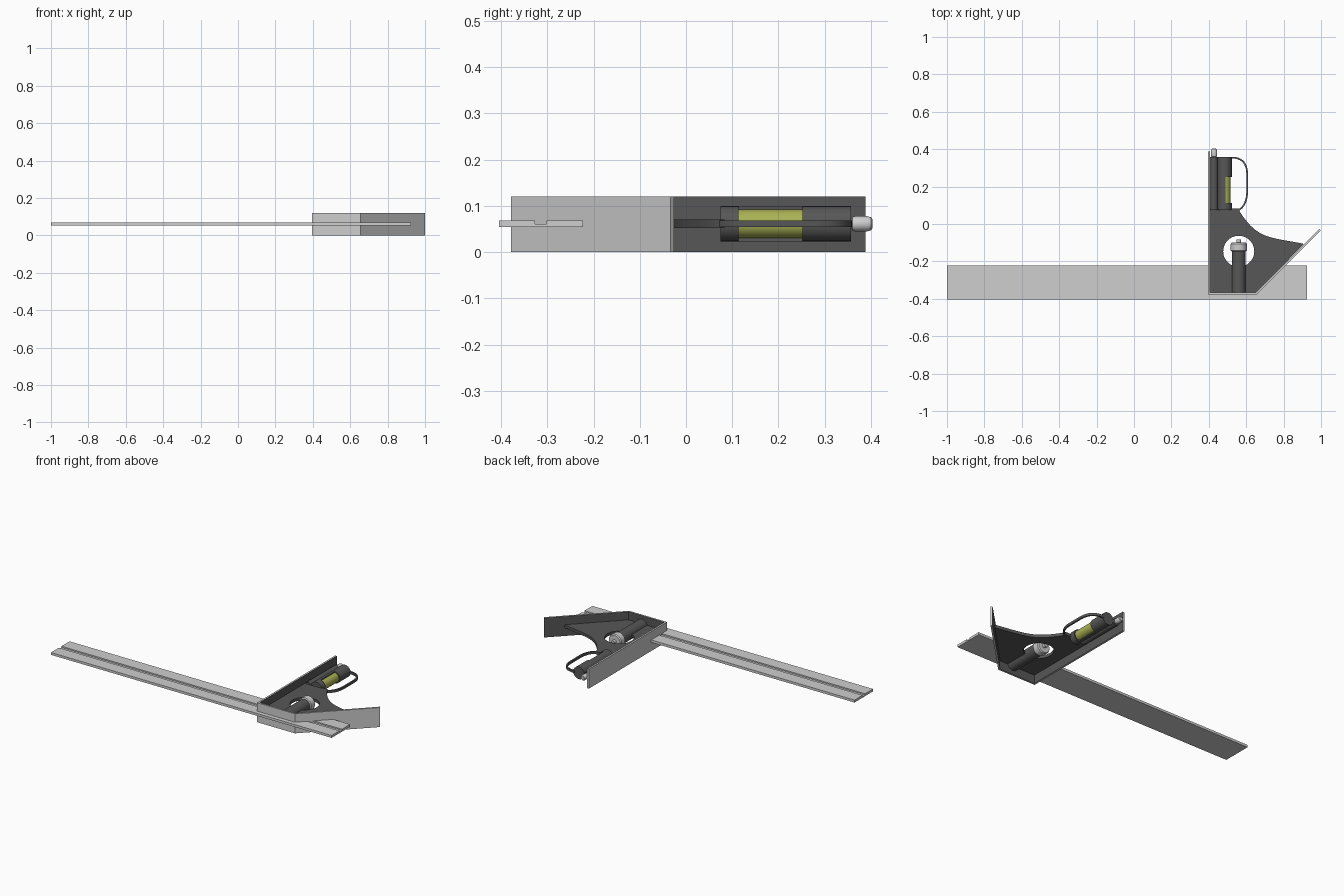
import bpy, bmesh, math
from mathutils import Vector
from mathutils.geometry import interpolate_bezier

if "Cube" in bpy.data.objects:
    bpy.data.objects.remove(bpy.data.objects["Cube"])

ZC = 0.0615  # mid height of the tool


def material(name, rgb):
    m = bpy.data.materials.new(name)
    m.diffuse_color = (*rgb, 1)
    m.use_nodes = True
    m.node_tree.nodes["Principled BSDF"].inputs["Base Color"].default_value = m.diffuse_color
    return m


STEEL = material("light steel", (0.62, 0.62, 0.62))
IRON = material("dark iron", (0.095, 0.095, 0.095))
VIAL = material("yellow green vial", (0.40, 0.44, 0.09))


def finish(name, bm, *mats, smooth=False):
    bmesh.ops.recalc_face_normals(bm, faces=bm.faces)
    me = bpy.data.meshes.new(name)
    bm.to_mesh(me)
    bm.free()
    ob = bpy.data.objects.new(name, me)
    bpy.context.collection.objects.link(ob)
    for m in mats:
        me.materials.append(m)
    if smooth:
        bpy.ops.object.select_all(action='DESELECT')
        ob.select_set(True)
        bpy.context.view_layer.objects.active = ob
        bpy.ops.object.shade_smooth_by_angle(angle=math.radians(35))
    return ob


def prism(name, loops, axis, a, b, *mats, smooth=False, rule=None):
    """Extrude outline loops (outer, then holes) along an axis from a to b."""
    place = {'x': lambda u, v: (a, u, v), 'y': lambda u, v: (u, a, v),
             'z': lambda u, v: (u, v, a)}[axis]
    bm = bmesh.new()
    edges = []
    for pts in loops:
        vs = [bm.verts.new(place(u, v)) for u, v in pts]
        if len(loops) == 1:
            bm.faces.new(vs)
        else:
            edges += [bm.edges.new((vs[i - 1], vs[i])) for i in range(len(vs))]
    if edges:
        bmesh.ops.triangle_fill(bm, edges=edges, use_beauty=True)
    ext = bmesh.ops.extrude_face_region(bm, geom=bm.faces[:])
    move = Vector([(b - a) * (axis == c) for c in 'xyz'])
    bmesh.ops.translate(bm, vec=move,
                        verts=[g for g in ext['geom'] if isinstance(g, bmesh.types.BMVert)])
    bmesh.ops.recalc_face_normals(bm, faces=bm.faces)
    if rule:
        for f in bm.faces:
            f.material_index = rule(f)
    return finish(name, bm, *mats, smooth=smooth)


def lathe(name, cx, profile, mat, n=32):
    """Closed round part about a y-parallel axis; profile is (radius, y)."""
    bm = bmesh.new()
    rings = [[bm.verts.new((cx + r * math.cos(t), y, ZC + r * math.sin(t)))
              for t in (2 * math.pi * i / n for i in range(n))] for r, y in profile]
    for p, q in zip(rings, rings[1:]):
        for i in range(n):
            bm.faces.new((p[i - 1], p[i], q[i], q[i - 1]))
    bm.faces.new(rings[0])
    bm.faces.new(rings[-1])
    return finish(name, bm, mat, smooth=True)


def bezier(p, h1, h2, q, n=12):
    pts = interpolate_bezier(*[Vector((*c, 0)) for c in (p, h1, h2, q)], n)
    return [(v.x, v.y) for v in pts]


def arc(cx, cy, r, a0, a1, n):
    return [(cx + r * math.cos(t), cy + r * math.sin(t))
            for t in (math.radians(a0 + (a1 - a0) * i / n) for i in range(n + 1))]


# Ruler blade with a lengthwise groove in the top
prism("ruler_blade", [[(-0.404, 0.054), (-0.223, 0.054), (-0.223, 0.069), (-0.302, 0.069),
                       (-0.302, 0.061), (-0.327, 0.061), (-0.327, 0.069), (-0.404, 0.069)]],
      'x', -1.0, 0.925, STEEL)


# Bent head plate: bright outer faces, dark inner faces
def inner_side(f):
    n, c = f.normal, f.calc_center_median()
    facing = n.x > 0.9 and c.x < 0.5 or n.y > 0.9 and c.y < 0 or n.x < -0.6 and n.y > 0.6
    return 1 if facing else 0


prism("head_plate", [[(0.395, 0.388), (0.395, -0.378), (0.655, -0.378), (0.999, -0.034),
                      (0.991, -0.026), (0.650, -0.367), (0.406, -0.367), (0.406, 0.388)]],
      'z', 0.0, 0.121, STEEL, IRON, rule=inner_side)

# Head web with round opening and swept edge
outline = [(0.402, 0.084), (0.402, -0.37), (0.65, -0.37), (0.907, -0.107)]
outline += bezier((0.90, -0.104), (0.72, -0.07), (0.66, -0.08), (0.566, 0.065), 16)
outline += [(0.56, 0.084)]
prism("head_web", [outline, arc(0.56, -0.146, 0.083, 0, 352.5, 47)],
      'z', 0.0525, 0.0705, IRON, smooth=True)

# Guard loop beside the level
path = bezier((0.515, 0.355), (0.575, 0.358), (0.604, 0.325), (0.605, 0.27))
path += bezier((0.605, 0.17), (0.604, 0.13), (0.59, 0.09), (0.558, 0.074))
sides = ([], [])
for i, p in enumerate(path):
    d = Vector(path[min(i + 1, len(path) - 1)]) - Vector(path[max(i - 1, 0)])
    off = Vector((-d.y, d.x)).normalized() * 0.0045
    sides[0].append((p[0] + off.x, p[1] + off.y))
    sides[1].append((p[0] - off.x, p[1] - off.y))
prism("guard_loop", [sides[0] + sides[1][::-1]], 'z', 0.054, 0.069, IRON, smooth=True)

# Level: two end sleeves, open half shell and the vial
LX = 0.485
for name, y0, y1 in (("level_sleeve_lower", 0.075, 0.113), ("level_sleeve_upper", 0.252, 0.357)):
    lathe(name, LX, [(0.038, y0), (0.038, y1)], IRON)
prism("level_half_shell", [arc(LX, ZC, 0.038, 85, 275, 18) + arc(LX, ZC, 0.030, 275, 85, 18)],
      'y', 0.113, 0.252, IRON, smooth=True)
lathe("level_vial", LX, [(0.031, 0.10), (0.031, 0.26)], VIAL)

# Scriber holder and scriber knob
lathe("scriber_holder", 0.427, [(0.021, 0.075), (0.021, 0.357)], IRON)
lathe("scriber_knob", 0.428, [(0.010, 0.34), (0.010, 0.358), (0.015, 0.360), (0.0165, 0.366),
                              (0.0165, 0.392), (0.014, 0.400), (0.010, 0.403)], STEEL)

# Clamp post, nut and stud in the round opening
lathe("clamp_post", 0.560, [(0.037, -0.368), (0.037, -0.146)], IRON)
lathe("clamp_nut", 0.560, [(0.038, -0.147), (0.043, -0.142), (0.043, -0.106), (0.038, -0.100)], STEEL)
lathe("clamp_stud", 0.560, [(0.012, -0.105), (0.012, -0.082)], STEEL)
